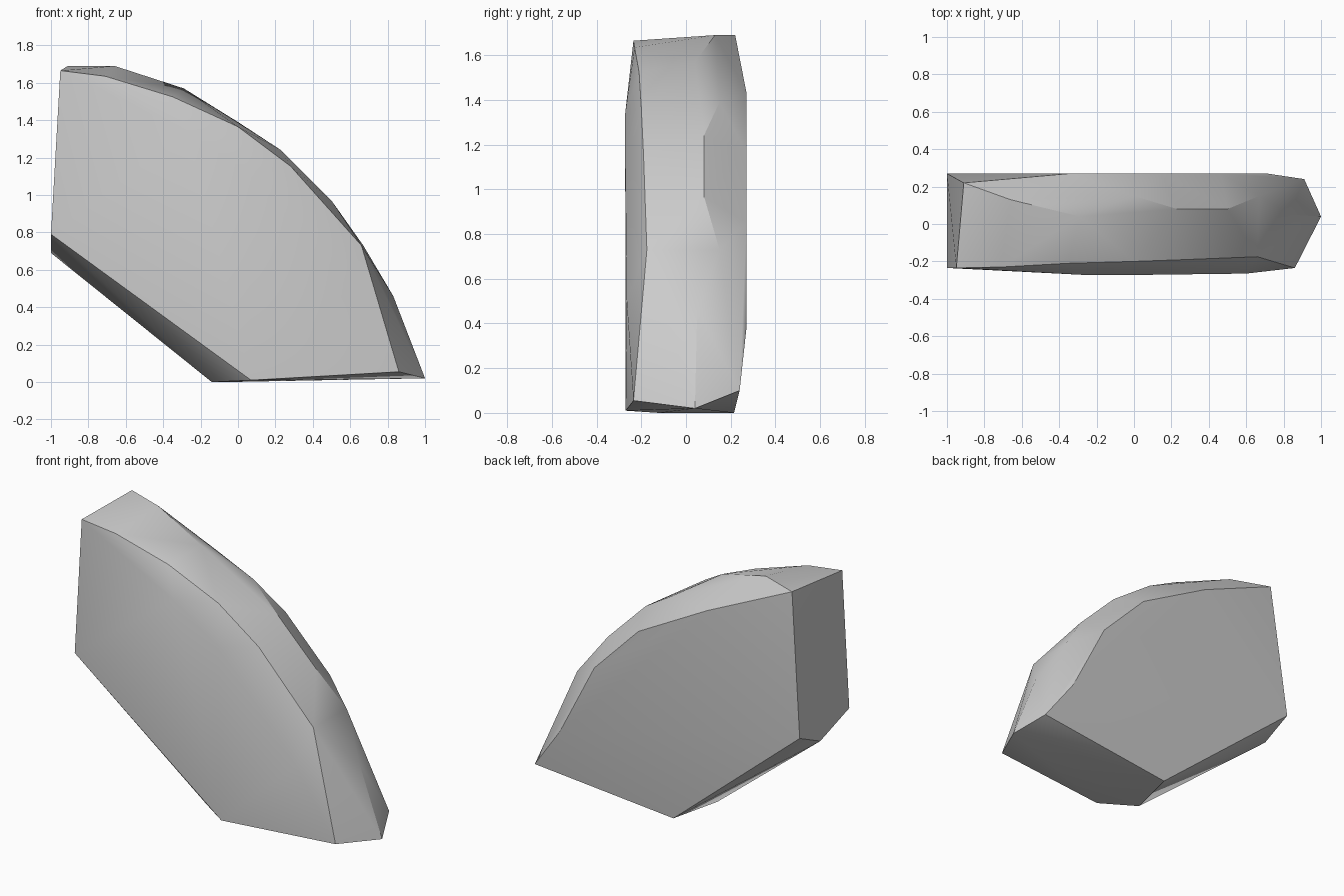
import bpy
import bmesh
import math

# Remove the default cube
default_cube = bpy.data.objects.get("Cube")
if default_cube:
    bpy.data.objects.remove(default_cube, do_unlink=True)


def make_material(name, colour):
    material = bpy.data.materials.new(name)
    material.use_nodes = True
    material.diffuse_color = colour
    material.node_tree.nodes["Principled BSDF"].inputs["Base Color"].default_value = colour
    return material


def make_hull(name, outlines, material):
    """Wrap a convex skin around a set of outline points."""
    bm = bmesh.new()
    for outline in outlines:
        for point in outline:
            bm.verts.new(point)
    hull = bmesh.ops.convex_hull(bm, input=bm.verts)
    loose = {v for v in hull["geom_interior"] + hull["geom_unused"]
             if isinstance(v, bmesh.types.BMVert)}
    bmesh.ops.delete(bm, geom=list(loose), context="VERTS")
    bmesh.ops.recalc_face_normals(bm, faces=bm.faces)
    mesh = bpy.data.meshes.new(name)
    bm.to_mesh(mesh)
    bm.free()
    mesh.materials.append(material)
    part = bpy.data.objects.new(name, mesh)
    bpy.context.collection.objects.link(part)
    return part


# Rim of the front face, from the top left corner round the arc
front_rim = [
    (-.95, -.235, 1.665), (-.71, -.23, 1.635), (-.35, -.21, 1.525),
    (0, -.2, 1.365), (.28, -.19, 1.155), (.66, -.175, .73),
    (.86, -.235, .055), (.07, -.27, .01), (-1, -.235, .79),
]

# Slight bulge of the front face
front_bulge = [(-.27, -.272, 1.34), (.05, -.272, 1.12), (.6, -.265, .5)]

# Crest along the curved outer side
crest = [
    (-.91, .22, 1.69), (-.66, .13, 1.69), (-.29, .04, 1.57), (0, .15, 1.39),
    (.23, .08, 1.24), (.5, .08, .97), (.67, .15, .73), (.83, .05, .46),
    (1, .04, .02),
]

# Rim of the back face
back_rim = [
    (-.34, .27, 1.435), (.15, .27, 1.17), (.465, .27, .85), (.71, .27, .375),
    (.91, .24, .1), (-.06, .215, 0), (-1, .27, .787),
]

# Keel along the slanted underside
keel = [(-1, .06, .69), (-.14, -.12, 0)]

stone = make_material("stone grey", (.6, .6, .6, 1))
chunk = make_hull("stone_chunk", [front_rim, front_bulge, crest, back_rim, keel], stone)

# Soft shading with crisp main edges
bpy.ops.object.select_all(action="DESELECT")
chunk.select_set(True)
bpy.context.view_layer.objects.active = chunk
bpy.ops.object.shade_smooth_by_angle(angle=math.radians(30))
